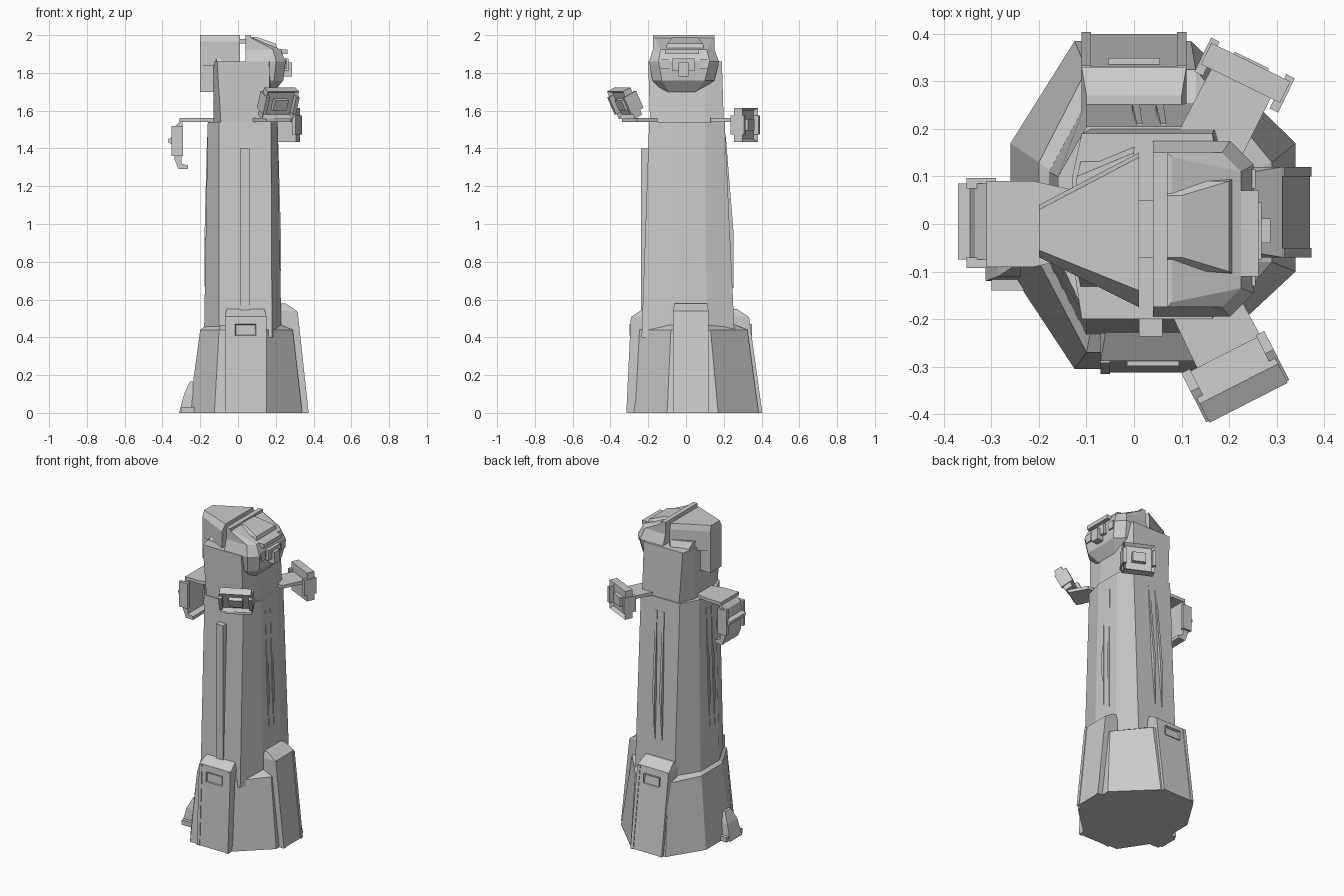
import bpy, bmesh
from math import radians
from mathutils import Matrix, Vector

if "Cube" in bpy.data.objects:
    bpy.data.objects.remove(bpy.data.objects["Cube"])

stone = bpy.data.materials.new("grey stone")
stone.use_nodes = True
GREY = (0.6, 0.6, 0.6, 1)
stone.diffuse_color = GREY
stone.node_tree.nodes["Principled BSDF"].inputs["Base Color"].default_value = GREY


def finish(name, bm, matrix=Matrix()):
    bmesh.ops.recalc_face_normals(bm, faces=bm.faces)
    bm.transform(matrix)
    mesh = bpy.data.meshes.new(name)
    bm.to_mesh(mesh)
    bm.free()
    mesh.materials.append(stone)
    obj = bpy.data.objects.new(name, mesh)
    bpy.context.collection.objects.link(obj)
    return obj


def loft(name, rings, matrix=Matrix()):
    """Skin a stack of matching outlines, each a list of 3D points."""
    bm = bmesh.new()
    loops = [[bm.verts.new(p) for p in ring] for ring in rings]
    n = len(loops[0])
    for a, b in zip(loops, loops[1:]):
        for i in range(n):
            j = (i + 1) % n
            bm.faces.new((a[i], a[j], b[j], b[i]))
    bm.faces.new(loops[0][::-1])
    bm.faces.new(loops[-1])
    return finish(name, bm, matrix)


def flat(points, z):
    return [(x, y, z) for x, y in points]


def octagon(z, x0, x1, y0, y1, fx0, fx1, fy0, fy1):
    """Chamfered rectangle; the f values bound the straight sides."""
    return flat([(fx0, y0), (fx1, y0), (x1, fy0), (x1, fy1),
                 (fx1, y1), (fx0, y1), (x0, fy1), (x0, fy0)], z)


def rect(z, x0, x1, y0, y1):
    return flat([(x0, y0), (x1, y0), (x1, y1), (x0, y1)], z)


def box(name, x0, x1, y0, y1, z0, z1, matrix=Matrix()):
    return loft(name, [rect(z0, x0, x1, y0, y1), rect(z1, x0, x1, y0, y1)], matrix)


def place(x, y, z, angle, tilt=0):
    """Frame whose local X points outward from the tower."""
    return (Matrix.Translation((x, y, z)) @ Matrix.Rotation(radians(angle), 4, 'Z')
            @ Matrix.Rotation(radians(tilt), 4, 'Y'))


def panel(name, matrix, depth, width, height, rim, sink):
    """Slab with a sunken field on its outer face."""
    bm = bmesh.new()
    bmesh.ops.create_cube(bm, size=1, matrix=Matrix.Diagonal((depth, width, height, 1)))
    face = max(bm.faces, key=lambda f: f.calc_center_median().x)
    bmesh.ops.inset_region(bm, faces=[face], thickness=rim)
    for v in face.verts:
        v.co.x -= sink
    return finish(name, bm, matrix)


# Flared base
loft("base", [
    octagon(0, -0.26, 0.34, -0.305, 0.385, -0.125, 0.12, -0.10, 0.17),
    octagon(0.44, -0.20, 0.29, -0.27, 0.325, -0.10, 0.13, -0.08, 0.13),
    octagon(0.47, -0.16, 0.22, -0.22, 0.25, -0.09, 0.13, -0.08, 0.10)])

# Tapered shaft, with a small step where the upper stage starts
loft("shaft", [
    octagon(0.40, -0.18, 0.23, -0.235, 0.258, -0.10, 0.18, -0.08, 0.11),
    octagon(1.54, -0.16, 0.21, -0.195, 0.205, -0.10, 0.175, -0.07, 0.10)])
loft("upper_shaft", [
    octagon(1.53, -0.13, 0.20, -0.19, 0.20, -0.09, 0.17, -0.07, 0.10),
    octagon(1.86, -0.13, 0.18, -0.20, 0.19, -0.11, 0.165, -0.07, 0.10)])

# Buttresses: outward angle, sideways centre, half width, foot, shoulder, peak height
BUTTRESSES = [("front", -90, 0.04, 0.11, 0.312, 0.288, 0.55),
              ("back", 90, 0.0, 0.11, 0.40, 0.33, 0.55),
              ("left", 0, 0.025, 0.095, 0.37, 0.312, 0.58)]
for side, angle, mid, half, foot, shoulder, peak in BUTTRESSES:
    turn = place(0, 0, 0, angle)
    a, b = mid - half, mid + half
    loft(side + "_buttress", [rect(0, 0.1, foot, a, b),
                              rect(peak - 0.04, 0.1, shoulder, a, b),
                              rect(peak, 0.1, shoulder - 0.06, a + 0.01, b - 0.01)], turn)
    # Raised edge strips
    for k, c in enumerate((a, b - 0.02)):
        loft(f"{side}_buttress_strip_{k}", [
            rect(0, foot - 0.03, foot + 0.004, c, c + 0.02),
            rect(peak - 0.045, shoulder - 0.03, shoulder + 0.004, c, c + 0.02)], turn)
    # Recessed window
    if side != "left":
        lean = (foot - shoulder) * 0.17
        panel(side + "_window", turn @ Matrix.Translation((shoulder + lean - 0.003, mid, 0.44)),
              0.02, 0.11, 0.06, 0.008, 0.012)

# Little doorway at the foot of the right side
loft("doorway", [rect(0, -0.312, -0.15, -0.12, 0.0),
                 rect(0.10, -0.285, -0.15, -0.11, -0.01),
                 rect(0.165, -0.255, -0.15, -0.09, -0.03)])
box("doorway_step", -0.30, -0.2, -0.14, 0.02, 0, 0.03)

# Long front rib and slim fins on the other faces
box("front_rib", 0.01, 0.06, -0.237, -0.15, 0.40, 1.40)
FINS = [("left", 0, (-0.02, 0.03), 0.225, 0.208), ("right", 180, (-0.02, 0.03), 0.175, 0.16),
        ("back", 90, (-0.06, -0.01), 0.25, 0.207)]
for side, angle, offsets, low, high in FINS:
    for k, c in enumerate(offsets):
        loft(f"{side}_fin_{k}", [rect(0.66, low - 0.02, low + 0.001, c + 0.012, c + 0.016),
                                 rect(0.95, low - 0.02, low + 0.002, c - 0.002, c + 0.014),
                                 rect(1.46, high - 0.02, high + 0.004, c - 0.008, c + 0.004)],
             place(0, 0, 0, angle))

# Pointed rear half of the head
wedge = [(-0.2, -0.07), (0.01, -0.175), (0.01, 0.15), (-0.2, 0.04)]
crown = [(-0.2, -0.055), (0.01, -0.14), (0.01, 0.14), (-0.2, 0.03)]
loft("head_wedge", [flat(wedge, 1.84), flat(wedge, 1.965), flat(crown, 2.0)])
box("head_rear_panel", -0.2, -0.11, -0.07, 0.04, 1.70, 1.97)
for k, s in enumerate((-1, 1)):
    loft(f"shoulder_{k}", [flat([(-0.13, 0.03 * s), (0.0, 0.03 * s), (0.0, 0.18 * s), (-0.1, 0.18 * s)], 1.8),
                           flat([(-0.13, 0.03 * s), (0.0, 0.03 * s), (0.0, 0.15 * s), (-0.12, 0.1 * s)], 1.9)])

# Front half of the head, with chin and sloping crown
def head_ring(z, x1, y0, y1, c):
    return flat([(0.04, y0), (x1 - c, y0), (x1, y0 + c), (x1, y1 - c), (x1 - c, y1), (0.04, y1)], z)

loft("head_front", [head_ring(1.70, 0.19, -0.12, 0.08, 0.03),
                    head_ring(1.76, 0.24, -0.178, 0.15, 0.05),
                    head_ring(1.86, 0.252, -0.195, 0.175, 0.05),
                    head_ring(1.925, 0.225, -0.175, 0.15, 0.04),
                    head_ring(1.985, 0.08, -0.175, 0.15, 0.01)])
box("head_bridge", 0.0, 0.06, -0.07, 0.05, 1.955, 1.98)

# Visor, nose and face blocks
loft("visor", [rect(1.90, 0.08, 0.215, -0.11, 0.10),
               rect(1.955, 0.08, 0.20, -0.10, 0.09),
               rect(1.99, 0.06, 0.10, -0.07, 0.06)])
box("crest", 0.04, 0.07, -0.175, 0.15, 1.96, 2.0)
box("brow", 0.2, 0.262, -0.11, 0.07, 1.90, 1.925)
box("nose", 0.2, 0.287, -0.04, 0.012, 1.78, 1.855)
box("mouth_block", 0.2, 0.268, -0.075, 0.045, 1.81, 1.875)
for k, y in enumerate((-0.13, 0.075)):
    box(f"cheek_block_{k}", 0.18, 0.256, y, y + 0.04, 1.82, 1.87)

# Balcony decks
DECKS = {"front_deck": [(0.06, -0.15), (0.22, -0.15), (0.28, -0.26), (0.15, -0.34)],
         "back_deck": [(0.07, 0.15), (0.22, 0.13), (0.29, 0.27), (0.17, 0.34)],
         "right_deck": [(-0.12, -0.07), (-0.12, 0.07), (-0.21, 0.09), (-0.31, 0.09),
                        (-0.31, -0.09), (-0.21, -0.09)]}
for name, outline in DECKS.items():
    loft(name, [flat(outline, 1.54), flat(outline, 1.56)])

# Tilted front pod and upright back pod
PODS = [("front", place(0.215, -0.325, 1.64, -63, 26), 0.16),
        ("back", place(0.235, 0.318, 1.525, 64), 0.18)]
for side, frame, height in PODS:
    panel(side + "_pod", frame, 0.05, 0.185, height, 0.02, 0.02)
    for k, s in enumerate((-1, 1)):
        box(f"{side}_pod_cheek_{k}", -0.045, 0.035, s * 0.088 - 0.01, s * 0.088 + 0.01,
            -0.05, 0.05, frame)
    box(side + "_pod_core", 0.0, 0.03, -0.04, 0.04, -0.03, 0.03, frame)

# Hooked pod hanging on the right deck
hook = [(-0.29, 1.56), (-0.335, 1.515), (-0.345, 1.46), (-0.37, 1.45), (-0.368, 1.43),
        (-0.34, 1.42), (-0.335, 1.34), (-0.315, 1.29), (-0.265, 1.29), (-0.265, 1.31),
        (-0.30, 1.32), (-0.295, 1.53)]
loft("right_pod", [[(x, y, z) for x, z in hook] for y in (-0.075, 0.085)])
for k, y in enumerate((-0.093, 0.075)):
    box(f"right_pod_cheek_{k}", -0.352, -0.29, y, y + 0.022, 1.36, 1.52)
